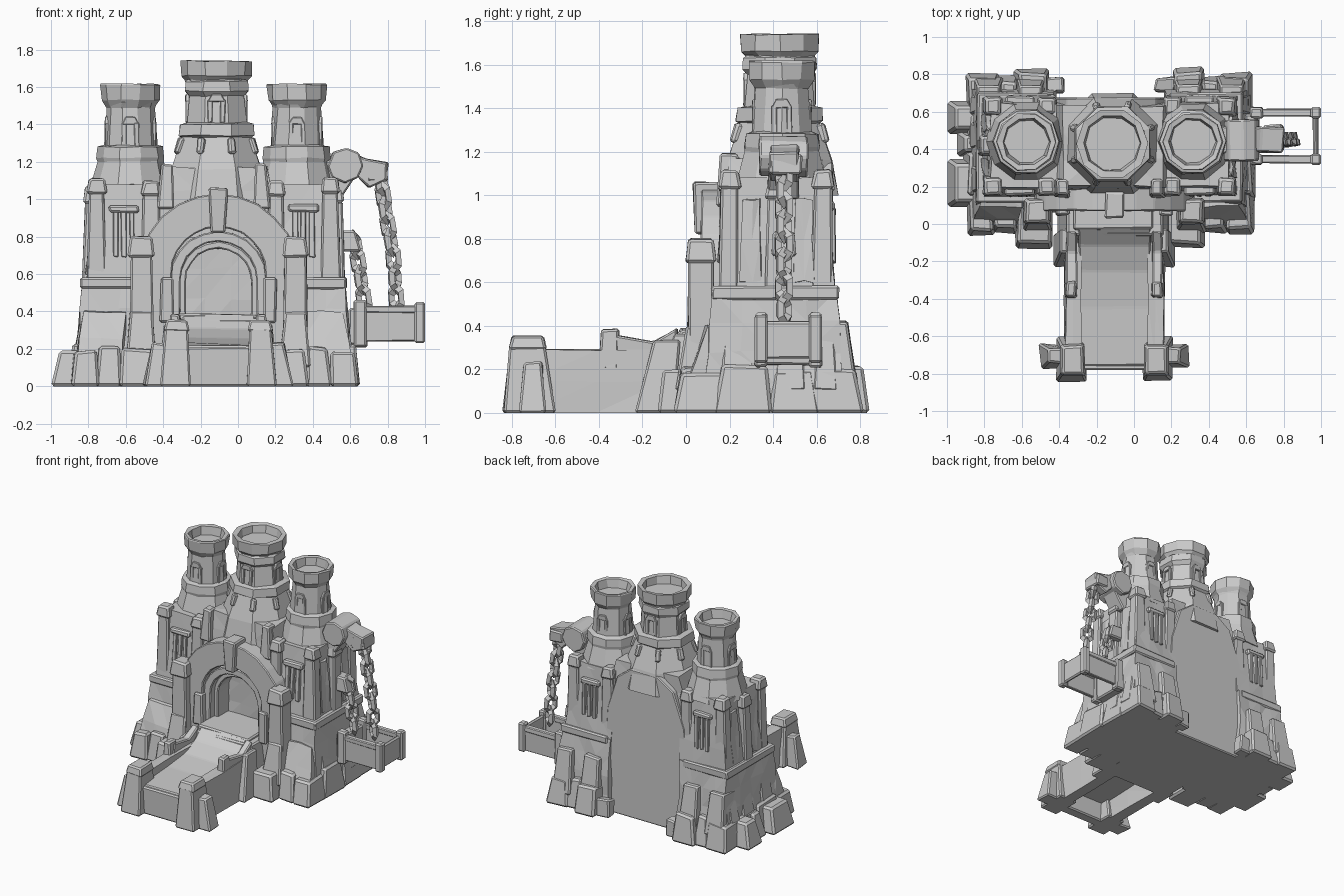
import bpy, bmesh, random
from math import sin, cos, pi
from mathutils import Vector, Matrix

if "Cube" in bpy.data.objects:
    bpy.data.objects.remove(bpy.data.objects["Cube"])

random.seed(4)
CX = -0.13           # symmetry axis of the castle
AX = -0.105          # axis of gate and bridge


def finish(name, bm, jit=0.0, bevel=0.0):
    for v in bm.verts:
        flat = v.co.z < 0.012
        v.co += Vector([random.uniform(-jit, jit) for _ in range(3)])
        if flat:
            v.co.z = 0
    if bevel:
        bmesh.ops.bevel(bm, geom=bm.edges[:], offset=bevel, segments=1, affect='EDGES', profile=0.5)
    bmesh.ops.recalc_face_normals(bm, faces=bm.faces[:])
    me = bpy.data.meshes.new(name)
    bm.to_mesh(me)
    bm.free()
    ob = bpy.data.objects.new(name, me)
    bpy.context.collection.objects.link(ob)
    return ob


def block(name, x, y, z, top=None, cuts=0, jit=0.005, bevel=0.01):
    """Box from ranges; top = (x range, y range) of the upper face for a taper."""
    tx, ty = top or (x, y)
    bm = bmesh.new()
    bmesh.ops.create_cube(bm, size=1)
    for v in bm.verts:
        a, b = (tx, ty) if v.co.z > 0 else (x, y)
        v.co = (a[v.co.x > 0], b[v.co.y > 0], z[v.co.z > 0])
    if cuts:
        bmesh.ops.subdivide_edges(bm, edges=bm.edges[:], cuts=cuts, use_grid_fill=True)
        bmesh.ops.triangulate(bm, faces=bm.faces[:])
        bevel = 0
    return finish(name, bm, jit, bevel)


def lathe(name, x, y, prof, n, jit=0.004):
    """Polygonal turned shape, profile of (half width across flats, z)."""
    bm = bmesh.new()
    k = 1 / cos(pi / n)
    rings = [[bm.verts.new((x + r * k * sin((i + .5) * 2 * pi / n), y - r * k * cos((i + .5) * 2 * pi / n), z))
              for i in range(n)] for r, z in prof]
    for a, b in zip(rings, rings[1:]):
        for i in range(n):
            j = (i + 1) % n
            bm.faces.new((a[i], a[j], b[j], b[i]))
    bm.faces.new(rings[0])
    bm.faces.new(rings[-1])
    return finish(name, bm, jit)


def prism(name, outline, y0, y1, jit=0.004, bevel=0.008):
    """Outline in x, z pushed along y."""
    bm = bmesh.new()
    f = bm.faces.new([bm.verts.new((x, y0, z)) for x, z in outline])
    r = bmesh.ops.extrude_face_region(bm, geom=[f])
    for v in r['geom']:
        if isinstance(v, bmesh.types.BMVert):
            v.co.y = y1
    return finish(name, bm, jit, bevel)


def arch(name, cz, r0, r1, zb, y0, y1, n=10):
    def path(r):
        return [(AX - r, zb)] + [(AX - r * cos(pi * i / n), cz + r * sin(pi * i / n)) for i in range(n + 1)] + [(AX + r, zb)]
    return prism(name, path(r1) + path(r0)[::-1], y0, y1, 0.003, 0.007)


def post(name, x, y, z0, z1, w, cap=0.09, flare=0.0):
    """Square post with an overhanging cap."""
    h = w / 2
    block(name + "_shaft", (x - h - flare, x + h + flare), (y - h - flare, y + h), (z0, z1 - cap + .01),
          ((x - h, x + h), (y - h, y + h)))
    c = h + .014
    block(name + "_cap", (x - c, x + c), (y - c, y + c), (z1 - cap, z1),
          ((x - h, x + h), (y - h, y + h)), bevel=.012)


# Central body, flat back wall and shoulder
block("keep_body", (-.55, .3), (.33, .67), (0, .85), ((-.5, .25), (.33, .66)), jit=.003)
prism("back_wall", [(-.5, 0), (.25, 0), (.2, .8), (.12, 1.06), (.0, 1.15), (-.23, 1.15), (-.36, 1.06), (-.46, .8)], .4, .675, .002)
block("keep_shoulder", (-.5, .25), (.17, .65), (.8, 1.17), ((-.38, .15), (.2, .63)), cuts=2, jit=.008)
block("landing", (-.41, .2), (-.13, .4), (0, .36), ((-.36, .15), (-.06, .4)), jit=.004)

# Central tower: stepped octagon with a hollow top
lathe("main_tower", -.115, .43, [(.27, 1.0), (.24, 1.16), (.183, 1.33), (.2, 1.34), (.196, 1.4), (.16, 1.41), (.148, 1.55),
      (.17, 1.58), (.166, 1.63), (.15, 1.64)], 8)
lathe("main_tower_crown", -.115, .43, [(.15, 1.6), (.16, 1.64), (.18, 1.66), (.182, 1.74), (.148, 1.735), (.138, 1.68)], 10)
for i in range(8):
    t = (i + .5) * pi / 4
    p = Vector((-.115 + .222 * sin(t), .43 - .222 * cos(t), 1.24))
    rib = block("main_tower_rib", (-.02, .02), (-.022, .03), (-.11, .09))
    rib.matrix_world = Matrix.Translation(p) @ Matrix.Rotation(t, 4, 'Z') @ Matrix.Rotation(-.3, 4, 'X')


def window(name, x, y, r, z0, z1, n):
    """Framed slits around a round tower."""
    for i in range(n):
        t = i * 2 * pi / n
        m = Matrix.Translation((x, y, 0)) @ Matrix.Rotation(t, 4, 'Z')
        for dx in (-.034, .034):
            block(name + "_jamb", (dx - .013, dx + .013), (-r - .012, -r + .05), (z0, z1), bevel=.004, jit=.003).matrix_world = m
        block(name + "_lintel", (-.047, .047), (-r - .013, -r + .05), (z1 - .01, z1 + .03), ((-.025, .025), (-r - .012, -r + .05)),
              bevel=.004, jit=.003).matrix_world = m


window("main_window", -.115, .43, .153, 1.41, 1.53, 4)

# Gate: outer arch, inner moulding, keystone, imposts
arch("gate_arch", .6, .25, .43, 0, .07, .4, 12)
arch("gate_moulding", .57, .205, .26, .3, .1, .4)
arch("gate_inner_moulding", .56, .175, .215, .3, .15, .4)
block("gate_back", (-.33, .12), (.28, .36), (.3, .8), cuts=2, jit=.008)
block("keystone", (AX - .038, AX + .038), (.04, .3), (.82, 1.06), ((AX - .05, AX + .05), (.03, .17)))
block("gate_doorstep", (-.32, .1), (-.03, .3), (.3, .385), jit=.006)

# Mirrored wings
for s, side in ((1, "left"), (-1, "right")):
    def X(a, b):
        return tuple(sorted((CX + s * (a - CX), CX + s * (b - CX))))

    def P(a):
        return CX + s * (a - CX)

    block(side + "_lower_stage", X(-.88, -.42), (.06, .73), (0, .56), (X(-.825, -.43), (.13, .69)), cuts=3, jit=.01)
    block(side + "_ledge", X(-.84, -.45), (.115, .7), (.52, .58), jit=.005)
    block(side + "_upper_stage", X(-.81, -.42), (.15, .68), (.56, 1.08), (X(-.765, -.41), (.2, .645)), cuts=2, jit=.007)
    tx = P(-.575)
    lathe(side + "_tower", tx, .44, [(.21, 1.04), (.168, 1.2), (.172, 1.22), (.166, 1.28), (.135, 1.29), (.122, 1.49),
          (.135, 1.52), (.12, 1.54)], 10)
    lathe(side + "_tower_crown", tx, .44, [(.12, 1.49), (.147, 1.53), (.153, 1.61), (.148, 1.617), (.122, 1.614), (.113, 1.55)], 10)
    window(side + "_window", tx, .44, .124, 1.28, 1.41, 4)
    # corner posts, front and back
    for y in (.2, .63):
        post(side + "_outer_corner_post", P(-.755), y, .56, 1.115, .08, .085, flare=.015)
        post(side + "_inner_corner_post", P(-.465), y, .5, 1.1, .08, .085, flare=.015)
    post(side + "_mid_post", P(-.775), .42, .56, 1.07, .085, flare=.015)
    block(side + "_merlon", X(-.43, -.345), (.14, .25), (.95, 1.19), (X(-.41, -.35), (.155, .24)))
    # slit window bars, front, back and side
    for x in (-.655, -.61, -.565):
        block(side + "_slit_bar", X(x - .014, x + .014), (.145, .25), (.69, .94), (X(x - .014, x + .014), (.165, .25)), bevel=.004)
        block(side + "_back_slit_bar", X(x - .014, x + .014), (.6, .685), (.69, .94), bevel=.004)
    block(side + "_slit_lintel", X(-.69, -.53), (.155, .25), (.93, .97))
    block(side + "_back_slit_lintel", X(-.69, -.53), (.6, .685), (.93, .97))
    for y in (.3, .54):
        block(side + "_side_panel", X(-.81, -.75), (y - .05, y + .05), (.6, .98), (X(-.785, -.74), (y - .04, y + .04)), cuts=1, jit=.008)
    # big gate pillars
    px = AX + s * -.412
    post(side + "_gate_pillar", px, .07, .3, .8, .115, .11, .005)
    block(side + "_pillar_foot", (px - .085, px + .085), (-.05, .2), (.1, .4), ((px - .06, px + .06), (.0, .2)))
    ix = AX + s * -.275
    block(side + "_impost", (ix - .035, ix + .035), (.045, .2), (.34, .58))
    # sloped buttresses over the plinth
    block(side + "_front_buttress", X(-.87, -.62), (-.01, .2), (.1, .4), (X(-.82, -.6), (.09, .2)), cuts=1, jit=.01)
    for y0, y1 in ((.16, .32), (.4, .55), (.58, .7)):
        block(side + "_side_buttress", X(-.89, -.75), (y0, y1), (.1, .42), (X(-.83, -.75), (y0 + .02, y1 - .02)))
    for x0, x1 in ((-.86, -.7), (-.63, -.47)):
        block(side + "_back_buttress", X(x0, x1), (.6, .79), (.1, .42), (X(x0 + .02, x1 - .02), (.6, .74)))
    # plinth stones: x0, x1, y0, y1, height
    for x0, x1, y0, y1, h in ((-.9, -.75, -.06, .2, .19), (-.77, -.62, -.05, .15, .21), (-.64, -.44, -.13, .2, .2),
                              (-.91, -.7, .13, .4, .22), (-.9, -.7, .38, .62, .2), (-.9, -.72, .55, .81, .2),
                              (-.74, -.62, .6, .79, .22), (-.64, -.46, .6, .84, .21)):
        block(side + "_plinth_stone", X(x0, x1), (y0, y1), (0, h), (X(x0 + .025, x1 - .01), (y0 + .03, y1 - .03)), jit=.01, bevel=.014)
    block(side + "_back_stub", X(-.48, -.37), (.7, .78), (.0, .13), jit=.012)

    # Bridge side: parapet, end post with side spur, stair stringer
    def B(a, b):
        return tuple(sorted((AX + s * a, AX + s * b)))
    block(side + "_parapet", B(-.272, -.185), (-.72, -.1), (0, .29), (B(-.26, -.175), (-.72, -.1)), cuts=1, jit=.005)
    block(side + "_bridge_end_post", B(-.31, -.15), (-.84, -.6), (0, .31), (B(-.285, -.165), (-.81, -.65)))
    block(side + "_bridge_end_cap", B(-.295, -.155), (-.815, -.64), (.29, .355), (B(-.28, -.17), (-.8, -.655)))
    block(side + "_bridge_spur", B(-.4, -.27), (-.77, -.64), (0, .23), (B(-.35, -.27), (-.74, -.66)), jit=.01)
    block(side + "_bridge_mid_post", B(-.265, -.195), (-.4, -.31), (.2, .385), (B(-.255, -.205), (-.39, -.31)))
    prism_s = prism(side + "_stringer", [(-.36, .24), (-.34, .36), (-.15, .325), (-.04, .39), (-.04, .24)], -.028, .028)
    prism_s.matrix_world = Matrix.Translation((AX - s * .228, 0, 0)) @ Matrix.Rotation(pi / 2, 4, 'Z')
    block(side + "_landing_post", B(-.32, -.22), (-.23, -.05), (0, .33), (B(-.29, -.22), (-.15, -.03)), jit=.008)

# Extra plinth stones reaching further out on the left
for y0, y1, o in ((.09, .35, 0), (.48, .66, 0), (.36, .5, .05)):
    block("outer_left_stone", (-1 + o, -.8), (y0, y1), (0, .19), ((-.955 + o, -.8), (y0 + .03, y1 - .03)), jit=0, bevel=.014)

# Bridge deck, hollow underneath
deck = prism("bridge_deck", [(-.76, .15), (-.76, .215), (-.45, .23), (-.25, .255), (-.12, .31), (-.02, .38), (-.02, .3), (-.2, .16)],
             -.19, .19, .006)
deck.matrix_world = Matrix.Translation((AX, 0, 0)) @ Matrix.Rotation(pi / 2, 4, 'Z')
block("bridge_front_sill", (-.28, .07), (-.78, -.69), (.0, .21), jit=.003)

# Hoist: drum, arm and wall bracket on the right
prism("hoist_arm", [(.42, 1.02), (.46, 1.2), (.58, 1.26), (.68, 1.21), (.8, 1.19), (.79, 1.1), (.7, 1.06), (.63, 1.12), (.54, .98)], .38, .52, .008)
prism("hoist_drum", [(.575 + .095 * cos(i * pi / 4), 1.18 + .095 * sin(i * pi / 4)) for i in range(8)], .34, .56, .008)
block("hoist_head", (.69, .8), (.38, .53), (1.1, 1.19), jit=.008)
block("chain_bracket", (.5, .66), (.39, .51), (.72, .83), ((.5, .63), (.4, .5)))


def chain(name, pts, n):
    """Chunky angular links along a polyline, each turned a quarter."""
    pts = [Vector(p) for p in pts]
    for i in range(n):
        u = (i + .5) / n * (len(pts) - 1)
        k = min(int(u), len(pts) - 2)
        p, d = pts[k].lerp(pts[k + 1], u - k), pts[k + 1] - pts[k]
        bpy.ops.mesh.primitive_torus_add(major_segments=6, minor_segments=4, major_radius=.036, minor_radius=.022)
        ob = bpy.context.object
        ob.name = name
        ob.matrix_world = (Matrix.Translation(p) @ d.to_track_quat('X', 'Z').to_matrix().to_4x4()
                           @ Matrix.Rotation(i * pi / 2 + .6, 4, 'X') @ Matrix.Diagonal((1.5, 1, 1, 1)))


chain("long_chain_link", [(.76, .45, 1.13), (.79, .45, .93), (.83, .45, .7), (.85, .45, .42)], 8)
chain("short_chain_link", [(.62, .45, .8), (.65, .45, .62), (.68, .45, .42)], 4)

# Hanging open frame with corner posts
for y in (.345, .595):
    block("frame_side", (.66, .98), (y - .014, y + .014), (.24, .41), jit=.003, bevel=.005)
    block("frame_side_rail", (.66, .98), (y - .022, y + .022), (.39, .43), jit=.003, bevel=.006)
    block("frame_end_post", (.945, 1.0), (y - .03, y + .03), (.23, .45), jit=0)
    block("frame_wall_post", (.62, .69), (y - .03, y + .03), (.21, .46), jit=.004)
block("frame_end", (.955, .985), (.35, .59), (.25, .42), jit=.003)
block("frame_wall_end", (.59, .67), (.35, .59), (.22, .42), jit=.004)
